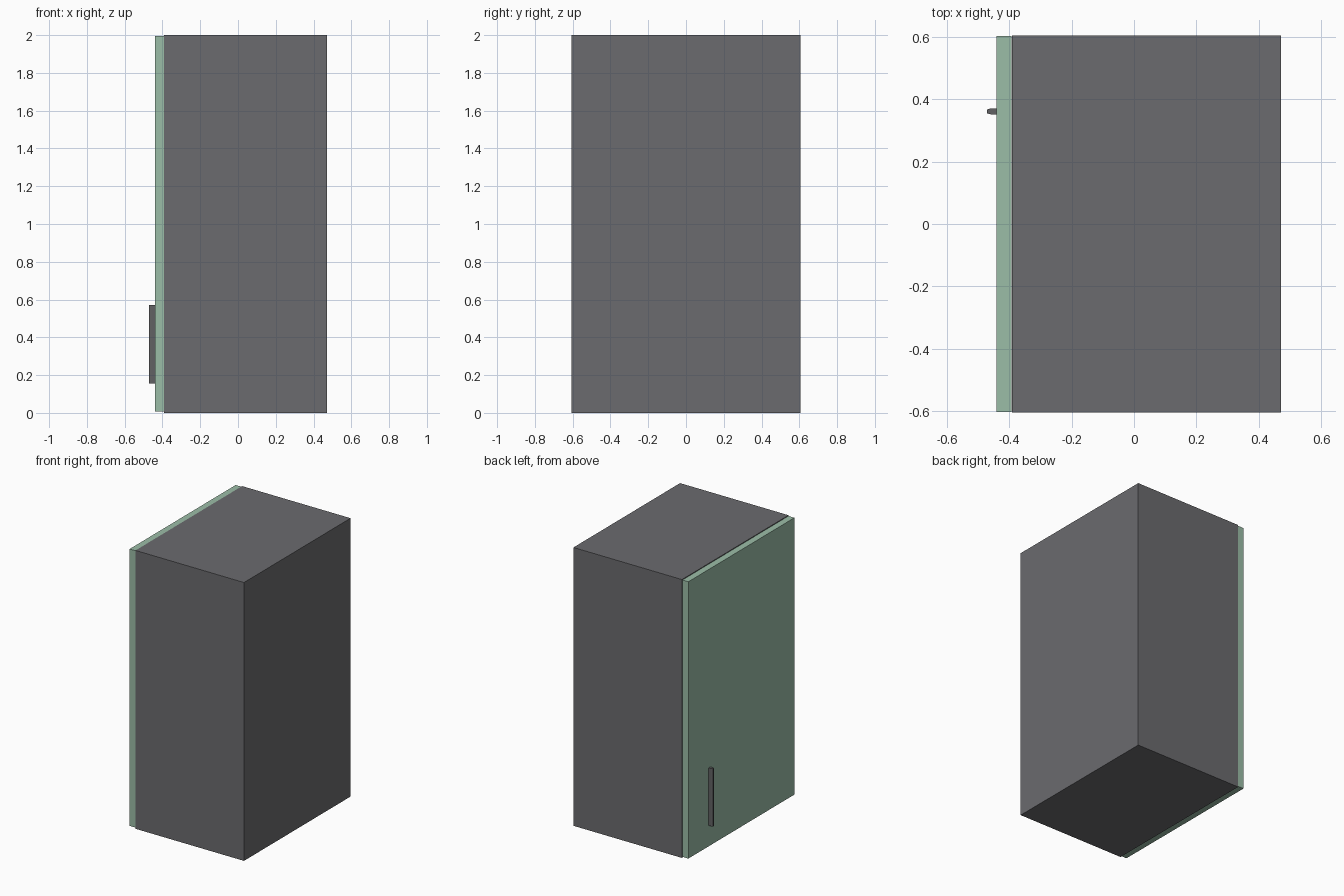
import bpy, bmesh

if "Cube" in bpy.data.objects:
    bpy.data.objects.remove(bpy.data.objects["Cube"])


def material(name, color):
    m = bpy.data.materials.new(name)
    m.diffuse_color = color
    m.use_nodes = True
    m.node_tree.nodes["Principled BSDF"].inputs["Base Color"].default_value = m.diffuse_color
    return m


def prism(name, outline, z0, z1, mat):
    """Extrude a counter-clockwise xy outline from z0 to z1."""
    bm = bmesh.new()
    face = bm.faces.new([bm.verts.new((x, y, z0)) for x, y in outline])
    ext = bmesh.ops.extrude_face_region(bm, geom=[face])
    top = [v for v in ext["geom"] if isinstance(v, bmesh.types.BMVert)]
    bmesh.ops.translate(bm, verts=top, vec=(0, 0, z1 - z0))
    bmesh.ops.recalc_face_normals(bm, faces=bm.faces)
    mesh = bpy.data.meshes.new(name)
    bm.to_mesh(mesh)
    bm.free()
    mesh.materials.append(mat)
    obj = bpy.data.objects.new(name, mesh)
    bpy.context.collection.objects.link(obj)
    return obj


def box(name, x0, x1, half_y, z0, z1, mat):
    outline = [(x0, -half_y), (x1, -half_y), (x1, half_y), (x0, half_y)]
    return prism(name, outline, z0, z1, mat)


dark = material("dark_grey", (0.147, 0.147, 0.157, 1))
handle_dark = material("handle_grey", (0.12, 0.12, 0.125, 1))
green = material("door_green", (0.33, 0.51, 0.39, 1))

# Cabinet body
box("cabinet_body", -0.391, 0.471, 0.605, 0.0, 2.0, dark)

# Green door, slightly smaller than the body
box("door", -0.440, -0.393, 0.602, 0.007, 1.996, green)

# Tapered vertical handle on the outer face of the door
cy = 0.361
half = [(-0.440, 0.010), (-0.458, 0.010), (-0.471, 0.006)]
outline = [(x, cy + d) for x, d in half] + [(x, cy - d) for x, d in reversed(half)]
prism("door_handle", outline, 0.156, 0.571, handle_dark)
